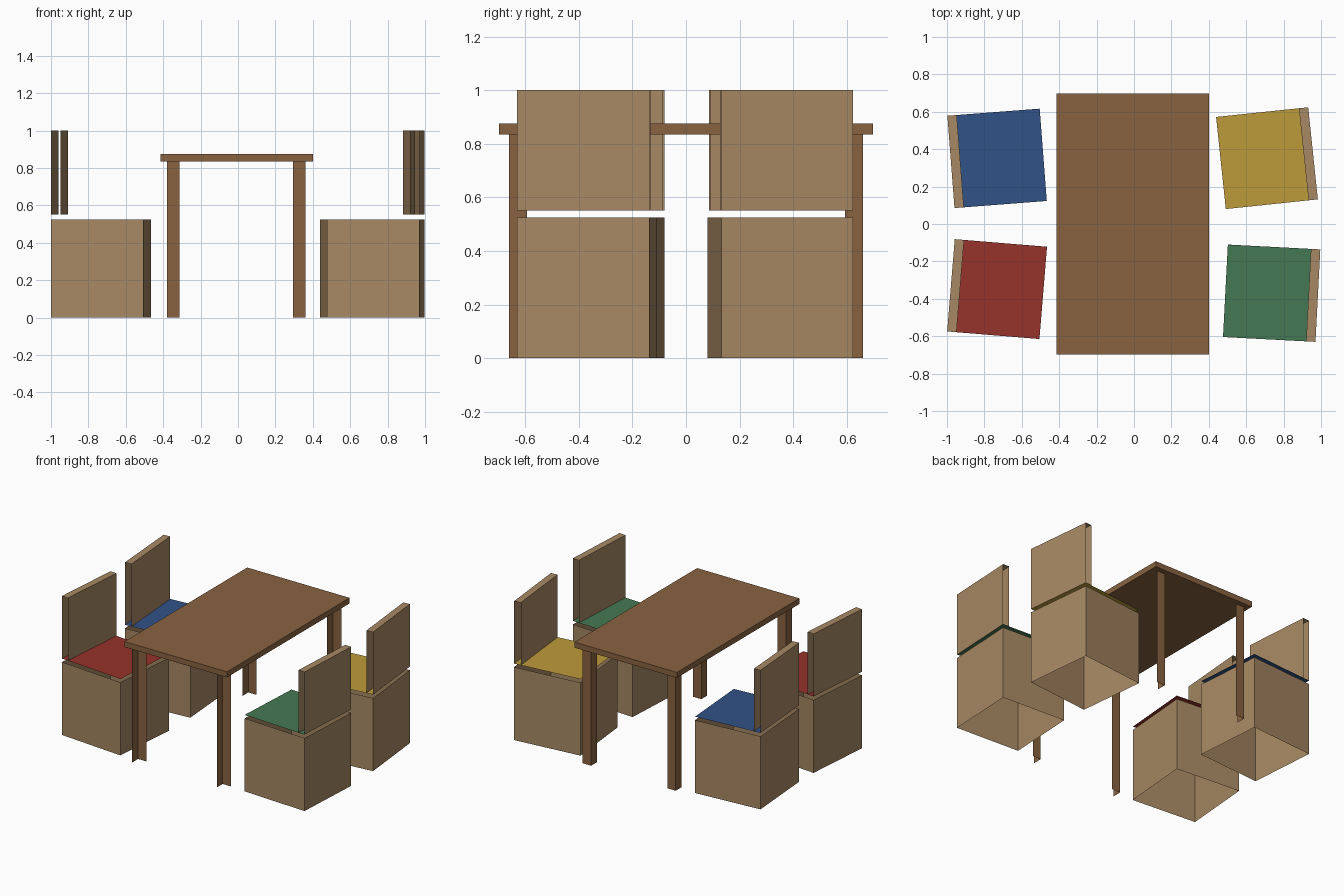
import bpy
import bmesh
from math import radians
from mathutils import Matrix, Vector

cube = bpy.data.objects.get("Cube")
if cube:
    bpy.data.objects.remove(cube, do_unlink=True)


def material(name, rgb):
    mat = bpy.data.materials.new(name)
    mat.use_nodes = True
    mat.diffuse_color = (*rgb, 1)
    mat.node_tree.nodes["Principled BSDF"].inputs["Base Color"].default_value = (*rgb, 1)
    return mat


dark_wood = material("dark_wood", (0.25, 0.124, 0.053))
light_wood = material("light_wood", (0.39, 0.25, 0.127))
red = material("red_fabric", (0.31, 0.032, 0.024))
blue = material("blue_fabric", (0.032, 0.084, 0.25))
yellow = material("yellow_fabric", (0.51, 0.325, 0.042))
green = material("green_fabric", (0.06, 0.19, 0.087))

SIDES = {"+x": (1, 0, 0), "-x": (-1, 0, 0), "+y": (0, 1, 0),
         "-y": (0, -1, 0), "+z": (0, 0, 1), "-z": (0, 0, -1)}


def panel_box(name, low, high, mat, keep=tuple(SIDES), place=Matrix()):
    """Box between two corners that keeps only the listed sides."""
    low, high = Vector(low), Vector(high)
    bm = bmesh.new()
    bmesh.ops.create_cube(bm, size=1)
    bm.normal_update()
    drop = [f for f in bm.faces
            if not any(f.normal.dot(Vector(SIDES[k])) > 0.9 for k in keep)]
    bmesh.ops.delete(bm, geom=drop, context="FACES")
    size = high - low
    for v in bm.verts:
        v.co = (low + high) / 2 + Vector(a * b for a, b in zip(v.co, size))
    mesh = bpy.data.meshes.new(name)
    bm.to_mesh(mesh)
    bm.free()
    mesh.materials.append(mat)
    obj = bpy.data.objects.new(name, mesh)
    obj.matrix_world = place
    bpy.context.collection.objects.link(obj)
    return obj


# Table top and its four angle-section legs
panel_box("table_top", (-0.415, -0.697, 0.835), (0.4, 0.697, 0.875), dark_wood)
LEG = 0.067
for side, x in (("right", -0.38), ("left", 0.293)):
    for end, y in (("front", -0.66), ("back", 0.66 - LEG)):
        panel_box(f"table_leg_{end}_{side}", (x, y, 0), (x + LEG, y + LEG, 0.835),
                  dark_wood, keep=("-x", "+y"))

# Chairs: open box base, flat seat sheet, hollow back rest along local +x
HALF, BACK = 0.2475, 0.05
BASE_TOP, SEAT, TOP = 0.525, 0.55, 1.0


def chair(name, x, y, angle, fabric):
    place = Matrix.Translation((x, y, 0)) @ Matrix.Rotation(radians(angle), 4, "Z")
    panel_box(name + "_base", (-HALF, -HALF, 0), (HALF, HALF, BASE_TOP),
              light_wood, ("+x", "-x", "+y", "-y"), place)
    panel_box(name + "_seat", (-HALF, -HALF, SEAT), (HALF, HALF, SEAT),
              fabric, ("+z",), place)
    panel_box(name + "_back", (HALF - BACK, -HALF, SEAT), (HALF, HALF, TOP),
              light_wood, ("+x", "-x", "+z"), place)


chair("red_chair", -0.732, -0.348, 180 - 4.7, red)
chair("blue_chair", -0.732, 0.351, 180 + 4.4, blue)
chair("yellow_chair", 0.711, 0.352, 6, yellow)
chair("green_chair", 0.736, -0.37, -3, green)
